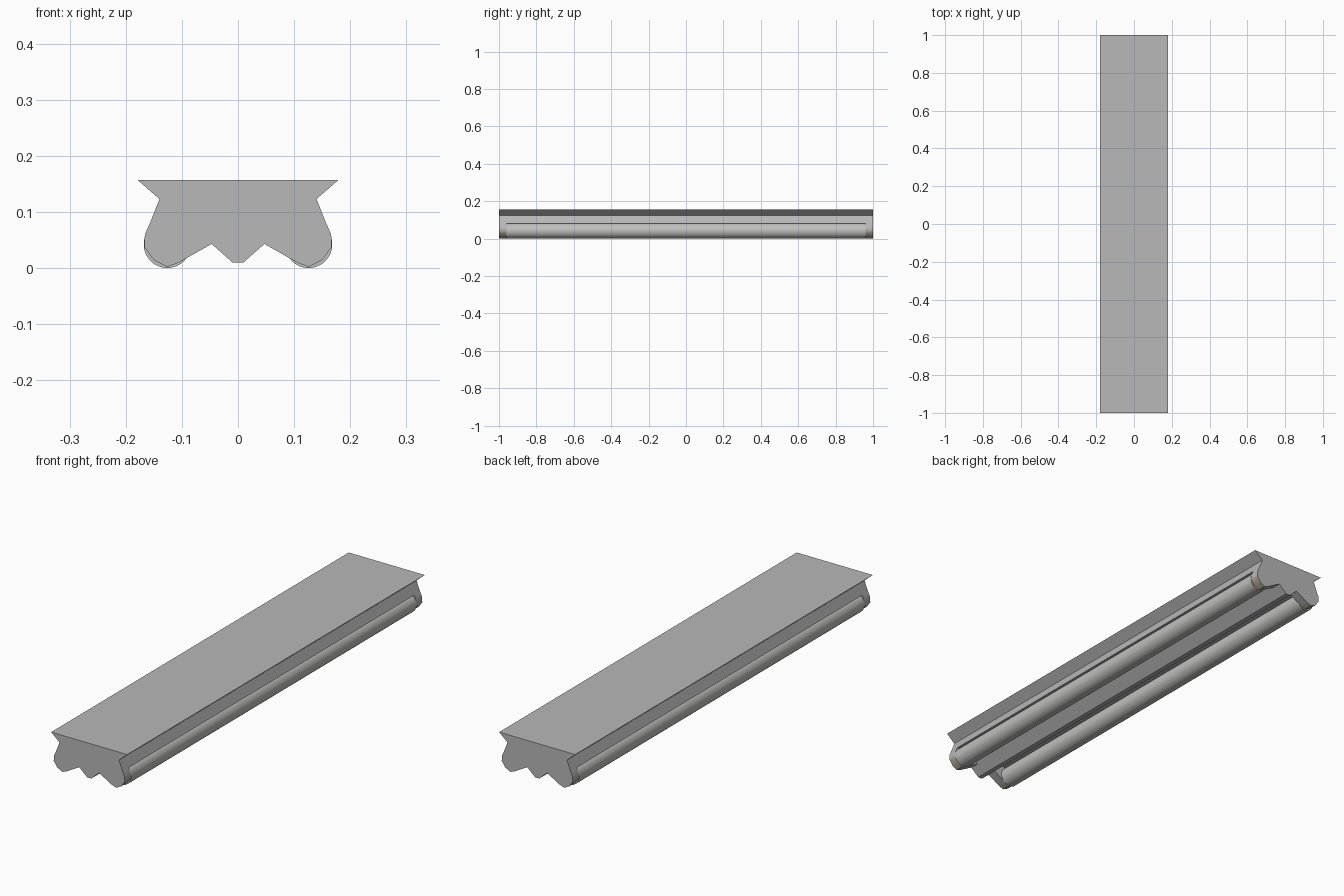
import bpy, bmesh, math

if "Cube" in bpy.data.objects:
    bpy.data.objects.remove(bpy.data.objects["Cube"])


def material(name, rgb):
    m = bpy.data.materials.new(name)
    m.diffuse_color = (*rgb, 1)
    m.use_nodes = True
    m.node_tree.nodes["Principled BSDF"].inputs["Base Color"].default_value = m.diffuse_color
    return m


HOUSING = material("housing_grey", (0.48, 0.48, 0.48))
TUBE = material("tube_white", (0.52, 0.52, 0.51))
RIM = material("socket_rim_beige", (0.42, 0.39, 0.31))


def prism(name, profile, y0, y1, mats, smooth=None):
    """Extrude an x-z outline along y and cap both ends."""
    bm = bmesh.new()
    face = bm.faces.new([bm.verts.new((x, y0, z)) for x, z in profile])
    ext = bmesh.ops.extrude_face_region(bm, geom=[face], use_keep_orig=True)
    moved = [v for v in ext["geom"] if isinstance(v, bmesh.types.BMVert)]
    bmesh.ops.translate(bm, verts=moved, vec=(0, y1 - y0, 0))
    bmesh.ops.recalc_face_normals(bm, faces=bm.faces[:])
    me = bpy.data.meshes.new(name)
    bm.to_mesh(me)
    bm.free()
    ob = bpy.data.objects.new(name, me)
    bpy.context.collection.objects.link(ob)
    for m in mats:
        me.materials.append(m)
    if smooth:
        bpy.ops.object.select_all(action='DESELECT')
        ob.select_set(True)
        bpy.context.view_layer.objects.active = ob
        bpy.ops.object.shade_smooth_by_angle(angle=math.radians(smooth))
    return ob


# Housing: flared top, side walls, tube recesses and central ridge
half = [(0.179, 0.157), (0.14, 0.123), (0.157, 0.08), (0.088, 0.08),
        (0.047, 0.043), (0.01, 0.01)]
prism("housing", half + [(-x, z) for x, z in reversed(half)], -1, 1, [HOUSING])

# Fluorescent tubes and the rounded lamp sockets at their ends
socket = [(0.047, 0.043), (0.105, 0.01), (0.126, 0.002), (0.15, 0.014),
          (0.167, 0.038), (0.166, 0.06), (0.157, 0.08), (0.088, 0.08)]
circle = [(0.126 + 0.042 * math.cos(a), 0.042 + 0.042 * math.sin(a))
          for a in (math.tau * i / 32 for i in range(32))]
for side, label in ((1, "right"), (-1, "left")):
    prism(f"{label}_tube", [(side * x, z) for x, z in circle],
          -0.96, 0.96, [TUBE], 40)
    for end, place in ((-1, "front"), (1, "back")):
        ob = prism(f"{label}_{place}_socket", [(side * x, z) for x, z in socket],
                   end * 0.96, end * 1.0, [HOUSING, RIM], 40)
        # beige on the lower outer rim
        for p in ob.data.polygons:
            if abs(p.normal.y) < 0.5 and p.center.z < 0.045 and abs(p.center.x) > 0.11:
                p.material_index = 1
